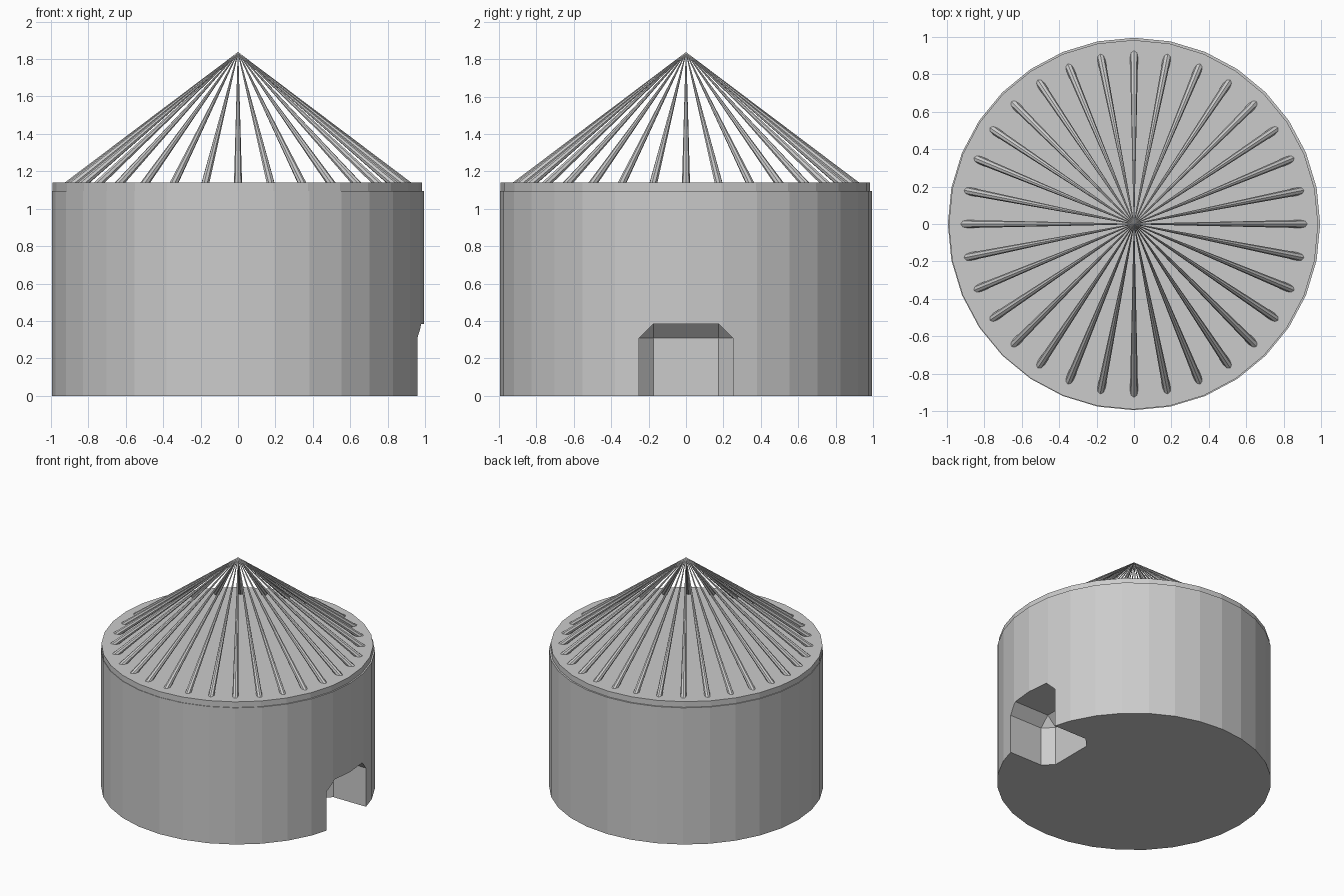
import bpy, bmesh, math
from mathutils import Vector, Matrix

if "Cube" in bpy.data.objects:
    bpy.data.objects.remove(bpy.data.objects["Cube"])

SIDES = 32


def make_object(name, bm):
    mesh = bpy.data.meshes.new(name)
    bm.to_mesh(mesh)
    bm.free()
    obj = bpy.data.objects.new(name, mesh)
    bpy.context.collection.objects.link(obj)
    return obj


def cylinder(name, radius, z0, z1, x=0, y=0):
    bm = bmesh.new()
    place = Matrix.Translation((x, y, (z0 + z1) / 2)) @ Matrix.Rotation(math.pi / 2, 4, 'Z')
    bmesh.ops.create_cone(bm, cap_ends=True, segments=SIDES, radius1=radius,
                          radius2=radius, depth=z1 - z0, matrix=place)
    return make_object(name, bm)


# Round wall and the slightly narrower roof plate on it
wall = cylinder("wall", 0.995, 0, 1.095)
cylinder("roof_plate", 0.987, 1.05, 1.14, -0.003, -0.004)

# Chamfered block that cuts the doorway
bm = bmesh.new()
bmesh.ops.create_cube(bm, size=1, matrix=Matrix.Translation((0.995, 0, 0.085))
                      @ Matrix.Diagonal((0.8, 0.5, 0.6, 1)))
bmesh.ops.bevel(bm, geom=bm.edges[:], offset=0.075, segments=1,
                affect='EDGES', profile=0.5)
cutter = make_object("doorway_cutter", bm)
cutter.hide_render = True
cutter.hide_set(True)

cut = wall.modifiers.new("doorway", 'BOOLEAN')
cut.operation = 'DIFFERENCE'
cut.solver = 'EXACT'
cut.object = cutter

# Tapered roof rafters meeting at the peak
bm = bmesh.new()
peak = Vector((0, 0, 1.835))
for i in range(SIDES):
    a = 2 * math.pi * i / SIDES
    foot = Vector((0.916 * math.cos(a), 0.916 * math.sin(a), 1.12))
    axis = peak - foot
    turn = (Matrix.Rotation(a, 4, 'Z')
            @ Matrix.Rotation(-math.atan2(0.916, peak.z - foot.z), 4, 'Y'))
    bmesh.ops.create_cone(bm, cap_ends=True, segments=8, radius1=0.022,
                          radius2=0.002, depth=axis.length,
                          matrix=Matrix.Translation((foot + peak) / 2) @ turn)
make_object("roof_rafters", bm)
